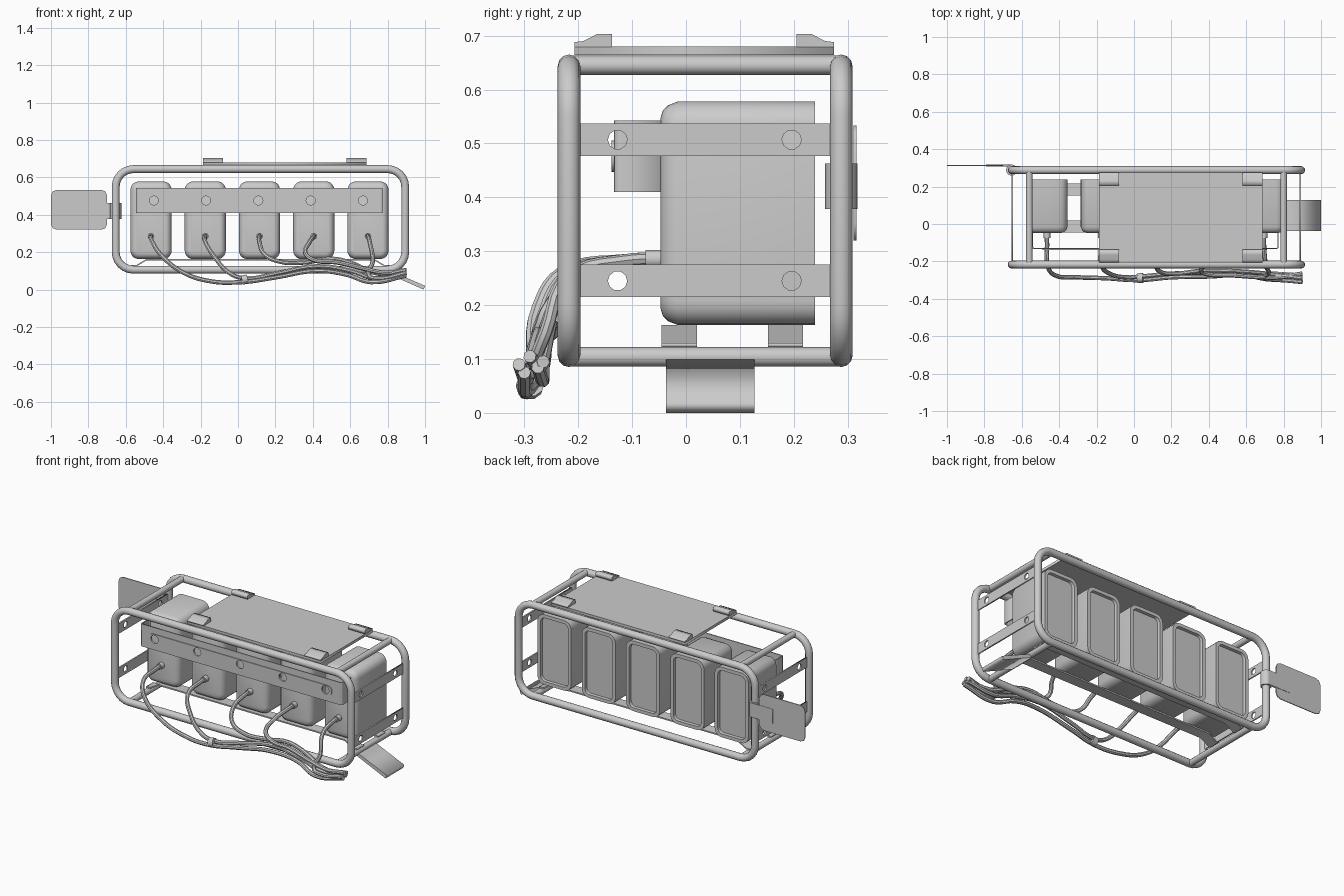
import bpy, bmesh, math
from mathutils import Vector

if "Cube" in bpy.data.objects:
    bpy.data.objects.remove(bpy.data.objects["Cube"])

R90 = math.pi / 2
XZ, YZ = (R90, 0, 0), (R90, 0, R90)      # local plane orientations


def rrect(x0, x1, z0, z1, r, n=5):
    """2D rounded rectangle outline."""
    pts = []
    for cx, cz, a0 in ((x1 - r, z1 - r, 0), (x0 + r, z1 - r, 1), (x0 + r, z0 + r, 2), (x1 - r, z0 + r, 3)):
        for i in range(n + 1):
            a = (a0 + i / n) * R90
            pts.append((cx + r * math.cos(a), cz + r * math.sin(a)))
    return pts


def circle(cx, cz, r, n=16):
    return [(cx + r * math.cos(2 * math.pi * i / n), cz + r * math.sin(2 * math.pi * i / n)) for i in range(n)]


def finish(ob, smooth=True):
    bpy.ops.object.select_all(action='DESELECT')
    ob.select_set(True)
    bpy.context.view_layer.objects.active = ob
    if ob.type == 'CURVE':
        bpy.ops.object.convert(target='MESH')
        ob = bpy.context.view_layer.objects.active
    if smooth:
        bpy.ops.object.shade_smooth_by_angle(angle=math.radians(40))
    return ob


def curve_object(name, cu):
    ob = bpy.data.objects.new(name, cu)
    bpy.context.collection.objects.link(ob)
    return ob


def tube(name, pts, radius, cyclic=False, kind='POLY', res=4):
    cu = bpy.data.curves.new(name, 'CURVE')
    cu.dimensions = '3D'
    cu.bevel_depth, cu.bevel_resolution = radius, res
    cu.use_fill_caps = not cyclic
    cu.resolution_u = 5
    sp = cu.splines.new(kind)
    if kind == 'BEZIER':
        sp.bezier_points.add(len(pts) - 1)
        for p, co in zip(sp.bezier_points, pts):
            p.co = co
            p.handle_left_type = p.handle_right_type = 'AUTO'
    else:
        sp.points.add(len(pts) - 1)
        for p, co in zip(sp.points, pts):
            p.co = (*co, 1)
    sp.use_cyclic_u = cyclic
    return finish(curve_object(name, cu))


def plate(name, outlines, thick, loc, rot):
    """Flat plate from an outline; further outlines become holes."""
    cu = bpy.data.curves.new(name, 'CURVE')
    cu.dimensions, cu.fill_mode, cu.extrude = '2D', 'BOTH', thick / 2
    for pts in outlines:
        sp = cu.splines.new('POLY')
        sp.points.add(len(pts) - 1)
        for p, (a, b) in zip(sp.points, pts):
            p.co = (a, b, 0, 1)
        sp.use_cyclic_u = True
    ob = curve_object(name, cu)
    ob.location, ob.rotation_euler = loc, rot
    return finish(ob, False)


def rect(a0, a1, b0, b1):
    return [(a0, b0), (a1, b0), (a1, b1), (a0, b1)]


def loft(name, rings):
    bm = bmesh.new()
    loops = [[bm.verts.new(p) for p in ring] for ring in rings]
    n = len(loops[0])
    for a, b in zip(loops, loops[1:]):
        for i in range(n):
            bm.faces.new((a[i], a[(i + 1) % n], b[(i + 1) % n], b[i]))
    bm.faces.new(loops[0])
    bm.faces.new(loops[-1])
    bmesh.ops.recalc_face_normals(bm, faces=bm.faces)
    me = bpy.data.meshes.new(name)
    bm.to_mesh(me)
    bm.free()
    return finish(curve_object(name, me))


# Tubular frame: front and back loops joined by cross tubes
YF, YB = -0.217, 0.288
for name, y in (("front_frame_loop", YF), ("back_frame_loop", YB)):
    tube(name, [(x, y, z) for x, z in rrect(-0.654, 0.894, 0.106, 0.644, 0.095, 6)], 0.021, True)
for x in (-0.56, 0.80):
    for z in (0.104, 0.645):
        tube("cross_tube", [(x, YF, z), (x, YB, z)], 0.018)

# End straps with bolt holes
for x in (-0.65, 0.89):
    for z in (0.245, 0.507):
        plate("end_strap", [rect(-0.2, 0.272, z - 0.03, z + 0.03), circle(-0.127, z, 0.018, 10),
                            circle(0.196, z, 0.018, 10)], 0.008, (x, 0, 0), YZ)

# Five cells with rounded fronts and recessed backs
CELLS = [-0.465 + 0.29 * i for i in range(5)]
for cx in CELLS:
    rings = []
    for y, d in ((-0.047, 0.03), (-0.043, 0.017), (-0.033, 0.007), (-0.015, 0), (0.239, 0), (0.239, 0.02), (0.222, 0.022)):
        rings.append([(x, y, z) for x, z in rrect(cx - 0.11 + d, cx + 0.11 - d, 0.163 + d, 0.578 - d, 0.045 - d * 0.8)])
    loft("cell", rings)

# Bent support straps under the cells
prof = [(-0.57, 0.122), (-0.545, 0.122), (-0.49, 0.155), (0.73, 0.155), (0.785, 0.122), (0.81, 0.122)]
prof += [(x, z + 0.008) for x, z in reversed(prof)]
for y in (-0.0125, 0.185):
    plate("support_strap", [prof], 0.065, (0, y, 0), XZ)

# U-shaped front bracket with holes and a raised strip
holes = [circle(-0.45 + 0.2795 * i, 0.476, 0.024) for i in range(5)]
plate("front_bracket", [rect(-0.535, 0.763, 0.41, 0.543)] + holes, 0.006, (0, -0.131, 0), XZ)
plate("bracket_strip", [rrect(-0.49, 0.71, 0.447, 0.505, 0.028)] + holes, 0.004, (0, -0.136, 0), XZ)
for s, x in ((1, -0.545), (-1, 0.773)):
    arm = [(x, -0.03), (x, -0.124), (x + s * 0.003, -0.131), (x + s * 0.01, -0.134),
           (x + s * 0.01, -0.128), (x + s * 0.006, -0.122), (x + s * 0.006, -0.03)]
    plate("bracket_arm", [arm], 0.133, (0, 0, 0.4765), (0, 0, 0))

# Top panel with four corner clips
plate("top_panel", [rect(-0.187, 0.687, -0.207, 0.275)], 0.016, (0, 0, 0.672), (0, 0, 0))
for x in (-0.134, 0.634):
    for y0, s in ((-0.207, 1), (0.275, -1)):
        clip = [(0, 0.679), (0, 0.688), (0.017, 0.69), (0.042, 0.703), (0.07, 0.703), (0.07, 0.679)]
        plate("panel_clip", [[(y0 + s * a, z) for a, z in clip]], 0.106, (x, 0, 0), YZ)

# Side tag with clamp on the back left upright
plate("side_tag", [rrect(-1.0, -0.70, 0.32, 0.533, 0.03, 2)], 0.005, (0, 0.3135, 0), XZ)
tube("tag_clamp", [(-0.654, YB, 0.378), (-0.654, YB, 0.463)], 0.03)
for y in (0.309, 0.316):
    plate("clamp_tab", [rect(-0.79, -0.65, 0.378, 0.463)], 0.004, (0, y, 0), XZ)

# Sloping tag at the lower right end
plate("lower_tag", [[(0.80, 0.085), (0.992, 0.0), (1.0, 0.02), (0.81, 0.102)]], 0.164, (0, 0.045, 0), XZ)

# Cables (x, y, z) after leaving the cell front
paths = [
    [(-0.46, -0.23, 0.26), (-0.42, -0.275, 0.195), (-0.3, -0.285, 0.095), (-0.15, -0.29, 0.045), (0.02, -0.3, 0.04),
     (0.2, -0.285, 0.065), (0.42, -0.28, 0.10), (0.58, -0.27, 0.08), (0.71, -0.295, 0.04), (0.9, -0.3, 0.075)],
    [(-0.175, -0.22, 0.255), (-0.13, -0.265, 0.18), (-0.04, -0.285, 0.085), (0.04, -0.28, 0.06), (0.2, -0.265, 0.085),
     (0.42, -0.26, 0.125), (0.6, -0.265, 0.10), (0.73, -0.265, 0.06), (0.9, -0.275, 0.085)],
    [(0.115, -0.21, 0.25), (0.14, -0.255, 0.19), (0.22, -0.265, 0.15), (0.36, -0.25, 0.145), (0.5, -0.25, 0.165),
     (0.6, -0.255, 0.145), (0.75, -0.27, 0.085), (0.9, -0.29, 0.105)],
    [(0.38, -0.21, 0.25), (0.36, -0.255, 0.195), (0.4, -0.27, 0.16), (0.53, -0.275, 0.145), (0.68, -0.285, 0.11),
     (0.78, -0.285, 0.09), (0.9, -0.265, 0.095)],
    [(0.705, -0.22, 0.25), (0.72, -0.26, 0.15), (0.70, -0.29, 0.075), (0.745, -0.295, 0.06), (0.9, -0.31, 0.09)],
]
for cx, path in zip(CELLS, paths):
    tube("cable", [(cx, -0.04, 0.285), (cx, -0.11, 0.283)] + path, 0.012, kind='BEZIER', res=2)
    tube("cable_gland", [(cx, -0.04, 0.285), (cx, -0.075, 0.285)], 0.018, res=3)

# Cable tie
tube("cable_tie", [(0.02, -0.29, 0.05), (0.05, -0.288, 0.056)], 0.026, res=3)
